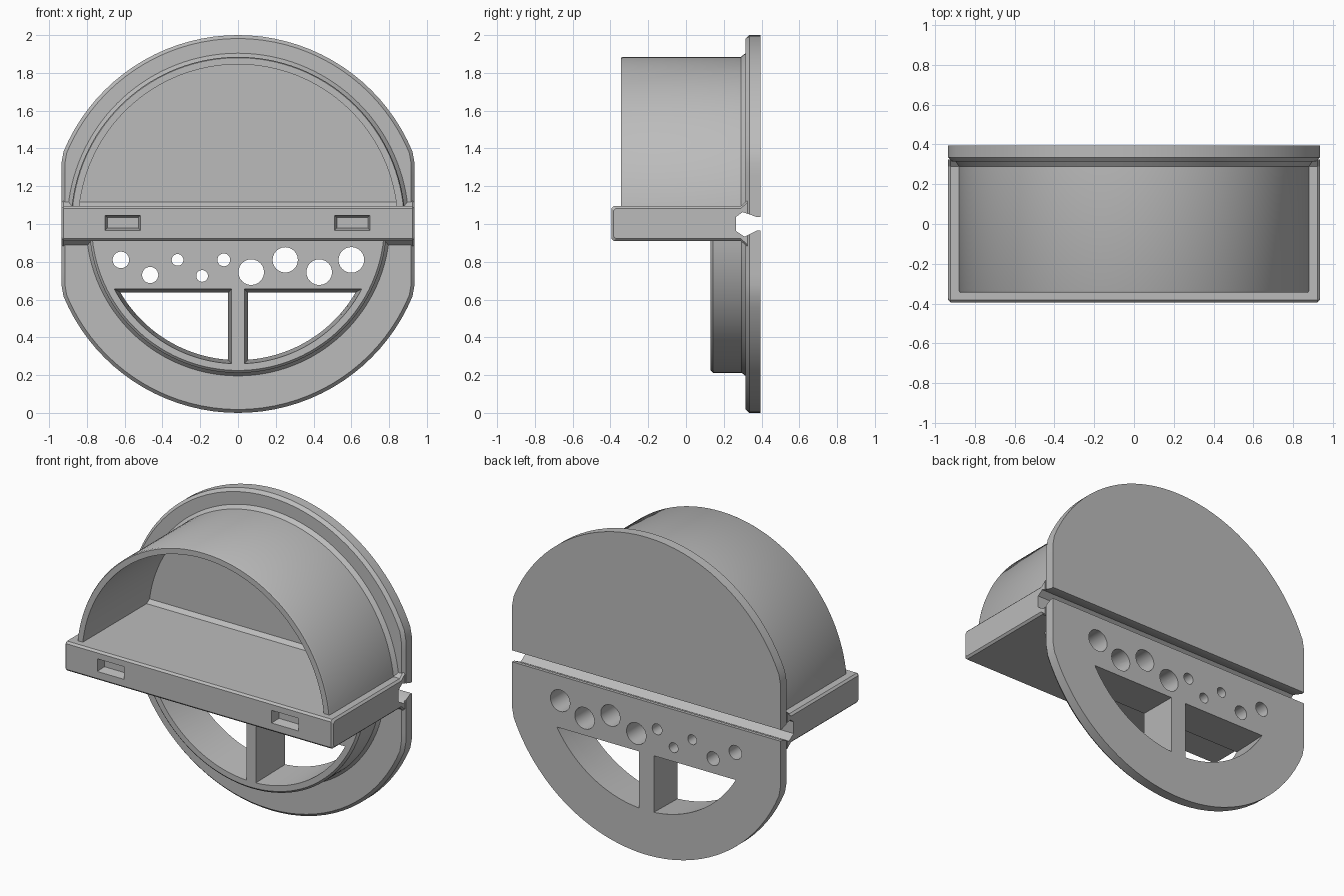
import bpy, bmesh
from math import sin, cos, asin, acos, pi

cube = bpy.data.objects.get("Cube")
if cube:
    bpy.data.objects.remove(cube, do_unlink=True)

grey = bpy.data.materials.new("matte grey")
grey.use_nodes = True
COLOUR = (0.5, 0.5, 0.5, 1)
grey.diffuse_color = COLOUR
grey.node_tree.nodes["Principled BSDF"].inputs["Base Color"].default_value = COLOUR

FRONT, BACK = 0.315, 0.395      # faces of the round plate
HALF_W = 0.935                  # flat sides


def loft(name, rings):
    """Closed solid through matching rings of 3D points."""
    bm = bmesh.new()
    loops = [[bm.verts.new(p) for p in ring] for ring in rings]
    n = len(loops[0])
    for a, b in zip(loops, loops[1:]):
        for i in range(n):
            j = (i + 1) % n
            bm.faces.new((a[i], a[j], b[j], b[i]))
    bm.faces.new(loops[0][::-1])
    bm.faces.new(loops[-1])
    bmesh.ops.recalc_face_normals(bm, faces=bm.faces)
    mesh = bpy.data.meshes.new(name)
    bm.to_mesh(mesh)
    bm.free()
    mesh.materials.append(grey)
    obj = bpy.data.objects.new(name, mesh)
    bpy.context.collection.objects.link(obj)
    return obj


def arc(r, a0, a1, n=64, cx=0, cz=1):
    return [(cx + r * cos(a0 + (a1 - a0) * i / n),
             cz + r * sin(a0 + (a1 - a0) * i / n)) for i in range(n + 1)]


def at_y(outline, y):
    return [(x, y, z) for x, z in outline]


def upper_cap(r, z):
    a = asin((z - 1) / r)
    return arc(r, a, pi - a)


def lower_cap(r, z):
    a = asin((z - 1) / r)
    return arc(r, pi - a, 2 * pi + a)


def cut(obj, cutters):
    bpy.context.view_layer.objects.active = obj
    for c in cutters:
        mod = obj.modifiers.new("cut", 'BOOLEAN')
        mod.operation = 'DIFFERENCE'
        mod.solver = 'EXACT'
        mod.object = c
        bpy.ops.object.modifier_apply(modifier=mod.name)


# Round plate with flattened sides and a chamfered front edge
def disc(d):
    w = HALF_W - d
    return [(max(-w, min(w, x)), z) for x, z in arc(1 - d, 0, 2 * pi, 96)[:-1]]


plate = loft("face_plate", [at_y(disc(0.018), FRONT), at_y(disc(0), FRONT + 0.02),
                            at_y(disc(0), BACK)])

# Half-round hood shell, flared where it meets the plate
hood = loft("hood", [at_y(upper_cap(r, 1.085), y) for r, y in
                     ((0.88, -0.345), (0.885, -0.335), (0.885, 0.29), (0.908, 0.32))])
cavity = loft("hood_cavity", [at_y(upper_cap(0.845, 1.05), y) for y in (-0.5, 0.5)])


# Shelf, side profile run across the width
def shelf_profile(x, d):
    lo, hi, f = 0.91 + d, 1.095 - d, -0.395 + d
    side = [(f, lo + 0.012), (f + 0.012, lo), (0.29, lo), (0.325, lo - 0.03),
            (0.325, hi + 0.03), (0.29, hi), (f + 0.012, hi), (f, hi - 0.012)]
    return [(x, y, z) for y, z in side]


shelf = loft("shelf", [shelf_profile(x, d) for x, d in
                       ((-HALF_W, 0.012), (-HALF_W + 0.012, 0),
                        (HALF_W - 0.012, 0), (HALF_W, 0.012))])

# Lower half-round drum
drum = loft("lower_drum", [at_y(lower_cap(r, 0.92), y) for r, y in
                           ((0.775, 0.13), (0.788, 0.143), (0.788, 0.295), (0.808, 0.32))])

# Groove across the back, between plate and shelf
groove_side = [(0.264, 0.963), (0.31, 0.933), (0.375, 0.965), (0.45, 0.965),
               (0.45, 1.037), (0.375, 1.037), (0.30, 1.063), (0.264, 1.037)]
groove = loft("groove_cutter", [[(x, y, z) for y, z in groove_side] for x in (-1.1, 1.1)])


# Two tapered windows either side of the rib
def window(side, d):
    r, top, rib = 0.72 + d, 0.637 + d, 0.053 - d
    pts = arc(r, asin((top - 1) / r), -acos(rib / r), 32) + [(rib, top)]
    return [(side * x, z) for x, z in pts]


windows = [loft("window_cutter", [at_y(window(s, 0.022), 0.1), at_y(window(s, -0.002), 0.43)])
           for s in (-1, 1)]

# Round holes: x, z, radius
HOLES = [(-0.62, 0.81, 0.044), (-0.465, 0.73, 0.043), (-0.32, 0.81, 0.031),
         (-0.19, 0.725, 0.031), (-0.075, 0.81, 0.034), (0.07, 0.745, 0.068),
         (0.25, 0.81, 0.067), (0.43, 0.745, 0.068), (0.60, 0.81, 0.068)]
holes = [loft("hole_cutter", [at_y(arc(r, 0, 2 * pi, 24, x, z)[:-1], y) for y in (0.05, 0.5)])
         for x, z, r in HOLES]


# Shallow slots in the shelf's front edge
def slot(cx, d):
    return [(cx + sx * (0.094 - d), 1.006 + sz * (0.04 - d))
            for sx, sz in ((-1, -1), (1, -1), (1, 1), (-1, 1))]


slots = [loft("slot_cutter", [at_y(slot(cx, 0), -0.42), at_y(slot(cx, 0), -0.396),
                              at_y(slot(cx, 0.012), -0.34)])
         for cx in (-0.61, 0.605)]

cut(hood, [cavity])
cut(shelf, [groove] + slots)
cut(drum, windows + holes)
cut(plate, [groove] + windows + holes)

for helper in [cavity, groove] + windows + holes + slots:
    bpy.data.objects.remove(helper, do_unlink=True)

# Smooth curves, crisp edges
bpy.ops.object.select_all(action='DESELECT')
for part in (plate, hood, shelf, drum):
    part.select_set(True)
bpy.context.view_layer.objects.active = plate
bpy.ops.object.shade_smooth_by_angle(angle=0.5)
